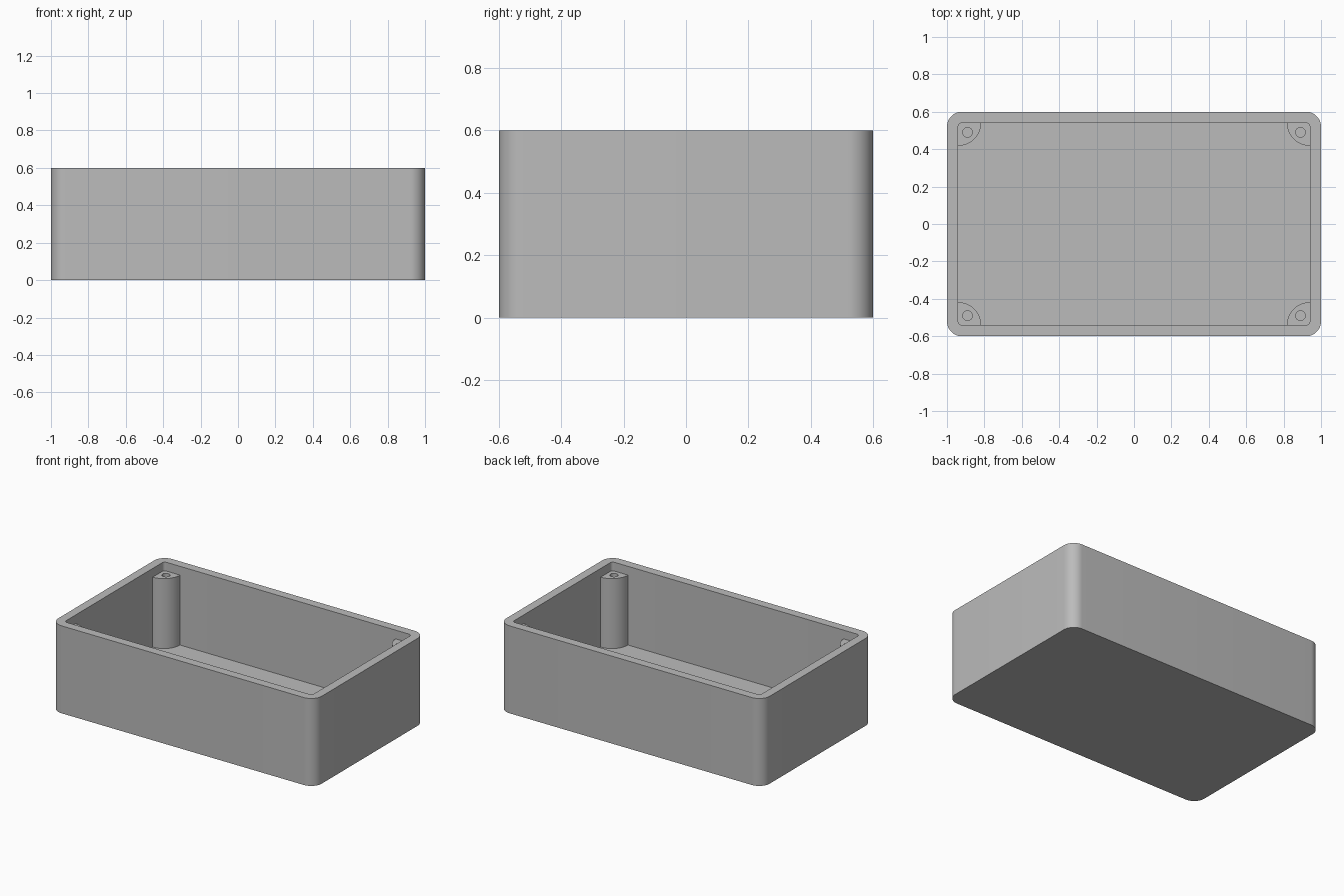
import bpy, bmesh
from math import cos, sin, pi, radians

cube = bpy.data.objects.get("Cube")
if cube:
    bpy.data.objects.remove(cube, do_unlink=True)

HX, HY, HEIGHT = 1.0, 0.6, 0.6        # outer half sizes and height
WALL, RADIUS = 0.06, 0.08             # wall and floor thickness, outer corner radius
POST_TOP, POST_R, HOLE_R, HOLE_IN = 0.54, 0.122, 0.026, 0.05

grey = bpy.data.materials.new("grey plastic")
grey.use_nodes = True
colour = (0.5, 0.5, 0.5, 1)
grey.diffuse_color = colour
grey.node_tree.nodes["Principled BSDF"].inputs["Base Color"].default_value = colour


def arc(cx, cy, r, start, sweep, steps):
    return [(cx + r * cos(start + sweep * i / steps),
             cy + r * sin(start + sweep * i / steps)) for i in range(steps + 1)]


def rounded_rect(hx, hy, r):
    pts = []
    for k, (sx, sy) in enumerate([(1, 1), (-1, 1), (-1, -1), (1, -1)]):
        pts += arc(sx * (hx - r), sy * (hy - r), r, k * pi / 2, pi / 2, 12)
    return pts


def ring(bm, pts, z):
    return [bm.verts.new((x, y, z)) for x, y in pts]


def bridge(bm, a, b):
    for i in range(len(a)):
        j = (i + 1) % len(a)
        bm.faces.new((a[i], a[j], b[j], b[i]))


def finish(bm, name):
    bmesh.ops.recalc_face_normals(bm, faces=bm.faces)
    mesh = bpy.data.meshes.new(name)
    bm.to_mesh(mesh)
    bm.free()
    mesh.shade_smooth()
    mesh.set_sharp_from_angle(angle=radians(30))
    mesh.materials.append(grey)
    obj = bpy.data.objects.new(name, mesh)
    bpy.context.collection.objects.link(obj)


# Open box: outer wall, flat rim, inner wall and floor
bm = bmesh.new()
outer = rounded_rect(HX, HY, RADIUS)
inner = rounded_rect(HX - WALL, HY - WALL, RADIUS - WALL)
rings = [ring(bm, outer, 0), ring(bm, outer, HEIGHT),
         ring(bm, inner, HEIGHT), ring(bm, inner, WALL)]
for a, b in zip(rings, rings[1:]):
    bridge(bm, a, b)
bm.faces.new(rings[0])
bm.faces.new(rings[-1])
finish(bm, "box_shell")


# Quarter-round screw posts with a bored hole, one in each inner corner
def screw_post(name, sx, sy):
    bm = bmesh.new()
    cx, cy = HX - WALL, HY - WALL
    sector = [(cx, cy)] + arc(cx, cy, POST_R, pi, pi / 2, 20)
    hole = arc(cx - HOLE_IN, cy - HOLE_IN, HOLE_R, 0, 2 * pi, 32)[:-1]
    ends = []
    for z in (WALL - 0.01, POST_TOP):
        loops = [ring(bm, [(sx * x, sy * y) for x, y in pts], z)
                 for pts in (sector, hole)]
        edges = [bm.edges.new((l[i - 1], l[i])) for l in loops for i in range(len(l))]
        bmesh.ops.triangle_fill(bm, edges=edges, use_beauty=True)
        ends.append(loops)
    for low, high in zip(*ends):
        bridge(bm, low, high)
    finish(bm, name)


for depth, sy in (("front", -1), ("back", 1)):
    for side, sx in (("right", -1), ("left", 1)):
        screw_post(f"{depth}_{side}_screw_post", sx, sy)
